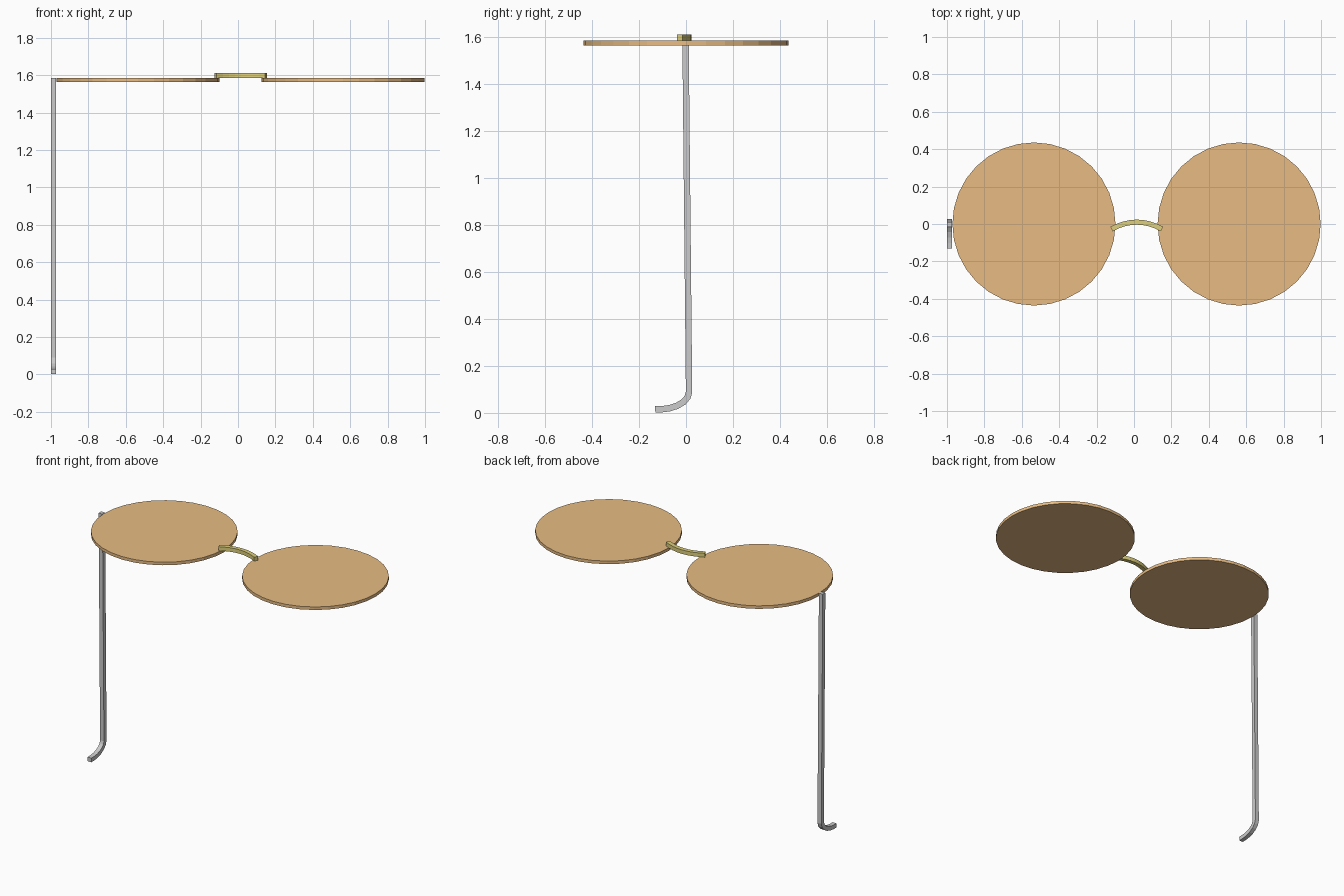
import bpy, bmesh, math
from mathutils import Vector

if "Cube" in bpy.data.objects:
    bpy.data.objects.remove(bpy.data.objects["Cube"])


def material(name, color):
    m = bpy.data.materials.new(name)
    m.diffuse_color = color
    m.use_nodes = True
    m.node_tree.nodes["Principled BSDF"].inputs["Base Color"].default_value = m.diffuse_color
    return m


def ribbon(name, path, width, lift, to3d, mat=None):
    """Sweep a rectangular section along a flat 2D path."""
    pts = [Vector(p) for p in path]
    bm = bmesh.new()
    rings = []
    for i, p in enumerate(pts):
        before = (p - pts[i - 1]).normalized() if i else None
        after = (pts[i + 1] - p).normalized() if i < len(pts) - 1 else None
        t = ((before or after) + (after or before)).normalized()
        n = Vector((-t.y, t.x)) * width / 2 / max(t.dot(after or before), 0.5)
        rings.append([bm.verts.new(to3d(q, w)) for q, w in
                      ((p + n, lift[0]), (p - n, lift[0]), (p - n, lift[1]), (p + n, lift[1]))])
    for a, b in zip(rings, rings[1:]):
        for k in range(4):
            bm.faces.new((a[k], a[(k + 1) % 4], b[(k + 1) % 4], b[k]))
    bm.faces.new(rings[0])
    bm.faces.new(rings[-1])
    bmesh.ops.recalc_face_normals(bm, faces=bm.faces)
    mesh = bpy.data.meshes.new(name)
    bm.to_mesh(mesh)
    bm.free()
    obj = bpy.data.objects.new(name, mesh)
    bpy.context.collection.objects.link(obj)
    if mat:
        mesh.materials.append(mat)


amber = material("amber", (0.80, 0.50, 0.23, 1))
brass = material("brass", (0.72, 0.62, 0.20, 1))

# Two disc lenses
for name, x in (("left_lens", -0.535), ("right_lens", 0.562)):
    bpy.ops.mesh.primitive_cylinder_add(vertices=32, radius=0.436, depth=0.02,
                                        location=(x, 0, 1.574))
    bpy.context.object.name = name
    bpy.context.object.data.materials.append(amber)

# Arched nose bridge resting on the lenses
arch = [(0.015 + 0.135 * s, 0.01 - 0.037 * s * s) for s in [i / 4 - 1 for i in range(9)]]
ribbon("nose_bridge", arch, 0.027, (1.584, 1.61), lambda q, w: (q.x, q.y, w), brass)

# Single temple arm with hooked ear end
arm = [(-0.002, 1.585), (0.013, 0.088), (0.006, 0.066), (-0.010, 0.047),
       (-0.038, 0.030), (-0.070, 0.020), (-0.100, 0.016), (-0.131, 0.0155)]
ribbon("temple_arm", arm, 0.027, (-1.0, -0.972), lambda q, w: (w, q.x, q.y))
